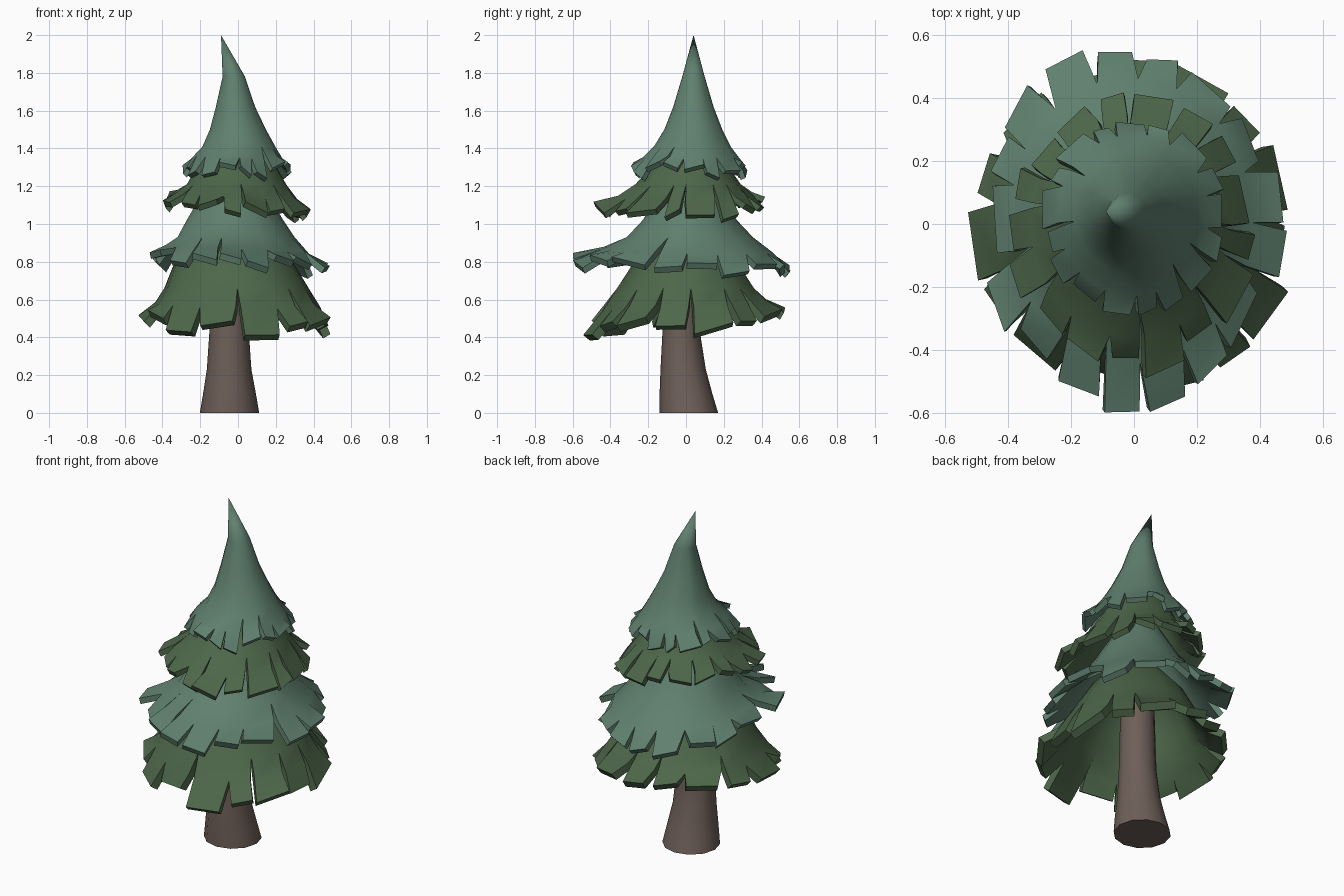
import bpy, bmesh, math, random
from math import sin, cos, pi

if "Cube" in bpy.data.objects:
    bpy.data.objects.remove(bpy.data.objects["Cube"])

random.seed(7)


def material(name, col):
    m = bpy.data.materials.new(name)
    m.diffuse_color = (*col, 1)
    m.use_nodes = True
    m.node_tree.nodes["Principled BSDF"].inputs["Base Color"].default_value = m.diffuse_color
    return m


BARK = material("bark", (0.155, 0.115, 0.098))
DARK = material("dark_needles", (0.075, 0.135, 0.068))
LIGHT = material("light_needles", (0.115, 0.215, 0.158))


def finish(name, bm, mat, thickness=0):
    bmesh.ops.remove_doubles(bm, verts=bm.verts, dist=0.0005)
    me = bpy.data.meshes.new(name)
    bm.to_mesh(me)
    bm.free()
    ob = bpy.data.objects.new(name, me)
    bpy.context.collection.objects.link(ob)
    me.materials.append(mat)
    bpy.ops.object.select_all(action='DESELECT')
    ob.select_set(True)
    bpy.context.view_layer.objects.active = ob
    if thickness:
        mod = ob.modifiers.new("thickness", 'SOLIDIFY')
        mod.thickness = thickness
        mod.offset = -1
        bpy.ops.object.modifier_apply(modifier=mod.name)
    bpy.ops.object.shade_smooth_by_angle(angle=math.radians(35))


def ring(bm, row, angles):
    cx, cy, z, rx, ry = row
    return [bm.verts.new((cx + rx * cos(a), cy + ry * sin(a), z)) for a in angles]


def bridge(bm, lo, hi):
    n = len(lo)
    for i in range(n):
        j = (i + 1) % n
        bm.faces.new((lo[i], lo[j], hi[j], hi[i]))


def tier(name, mat, n, rows, tip, tilt, thickness):
    """rows run top to slit start; tip is the outer edge of the teeth."""
    bm = bmesh.new()
    step = 2 * pi / n
    off = random.random() * step
    ang = [off + (i + random.uniform(-0.22, 0.22)) * step for i in range(n)]
    rings = [ring(bm, r, ang) for r in rows]
    for hi, lo in zip(rings, rings[1:]):
        bridge(bm, lo, hi)
    base, root = rings[-1], rows[-1]
    # slit boundaries: some stay joined half way down, others split from the root
    joined = [random.random() < 0.35 for _ in range(n)]

    def point(a, t, reach, drop):
        c = [root[k] + (tip[k] - root[k]) * t for k in range(5)]
        z = c[2] + (tilt[0] * cos(a) + tilt[1] * sin(a) + drop) * t
        return bm.verts.new((c[0] + c[3] * reach * cos(a), c[1] + c[4] * reach * sin(a), z))

    mids = {i: point(ang[i], 0.5, 0.96, 0) for i in range(n) if joined[i]}
    for i in range(n):
        j = (i + 1) % n
        a0, a1 = ang[i], ang[i] + (ang[j] - ang[i]) % (2 * pi)
        w = a1 - a0
        tw = random.uniform(-0.09, 0.09) * w
        reach = random.uniform(0.88, 1.0)
        drop = random.uniform(-0.035, 0.04)
        lean = random.uniform(-0.025, 0.025)
        m0 = mids[i] if joined[i] else point(a0 + 0.07 * w, 0.5, 0.96, drop * 0.8)
        m1 = mids[j] if joined[j] else point(a1 - 0.07 * w, 0.5, 0.96, drop * 0.8)
        g = random.uniform(0.08, 0.17) * w
        t0 = point(a0 + g + tw, 1, reach + lean * 0.8, drop + lean)
        t1 = point(a1 - g + tw, 1, reach - lean * 0.8, drop - lean)
        bm.faces.new((m0, m1, base[j], base[i]))
        bm.faces.new((t0, t1, m1, m0))
    finish(name, bm, mat, thickness)


# trunk: flared foot, rising up inside the lowest branches
bm = bmesh.new()
angs = [2 * pi * i / 12 for i in range(12)]
trunk = [ring(bm, r, angs) for r in [
    (-0.045, 0.015, 0.0, 0.157, 0.155), (-0.045, 0.0, 0.1, 0.14, 0.14),
    (-0.047, -0.015, 0.23, 0.118, 0.12), (-0.047, -0.025, 0.42, 0.105, 0.1),
    (-0.045, -0.025, 0.8, 0.095, 0.09)]]
for lo, hi in zip(trunk, trunk[1:]):
    bridge(bm, lo, hi)
bm.faces.new(trunk[0][::-1])
bm.faces.new(trunk[-1])
finish("trunk", bm, BARK)

# branch tiers; each row is centre x, centre y, z, radius x, radius y
tier("branches_bottom", DARK, 15,
     [(-0.03, 0, 1.0, 0.13, 0.13), (-0.03, 0, 0.88, 0.27, 0.23),
      (-0.02, 0, 0.76, 0.335, 0.30), (-0.01, 0, 0.66, 0.385, 0.365)],
     (0, -0.01, 0.485, 0.53, 0.545), (-0.02, 0.04), 0.045)
tier("branches_lower", LIGHT, 17,
     [(-0.02, 0.02, 1.26, 0.11, 0.11), (-0.02, 0.02, 1.12, 0.20, 0.19),
      (-0.02, 0.02, 1.02, 0.26, 0.25), (-0.015, 0.02, 0.93, 0.315, 0.335)],
     (-0.005, 0, 0.785, 0.49, 0.61), (-0.03, -0.02), 0.035)
tier("branches_upper", DARK, 17,
     [(-0.01, 0.03, 1.50, 0.09, 0.09), (-0.01, 0.03, 1.38, 0.17, 0.16),
      (-0.01, 0.02, 1.29, 0.22, 0.215), (-0.01, 0.01, 1.21, 0.265, 0.28)],
     (-0.005, -0.02, 1.085, 0.405, 0.465), (-0.045, 0.01), 0.032)
tier("crown", LIGHT, 17,
     [(-0.09, 0.04, 2.0, 0, 0), (-0.022, 0.04, 1.78, 0.06, 0.06),
      (-0.013, 0.04, 1.62, 0.105, 0.108), (0.0, 0.04, 1.50, 0.15, 0.155),
      (0.005, 0.035, 1.41, 0.195, 0.205)],
     (-0.01, 0.02, 1.295, 0.305, 0.33), (-0.01, 0), 0.028)
